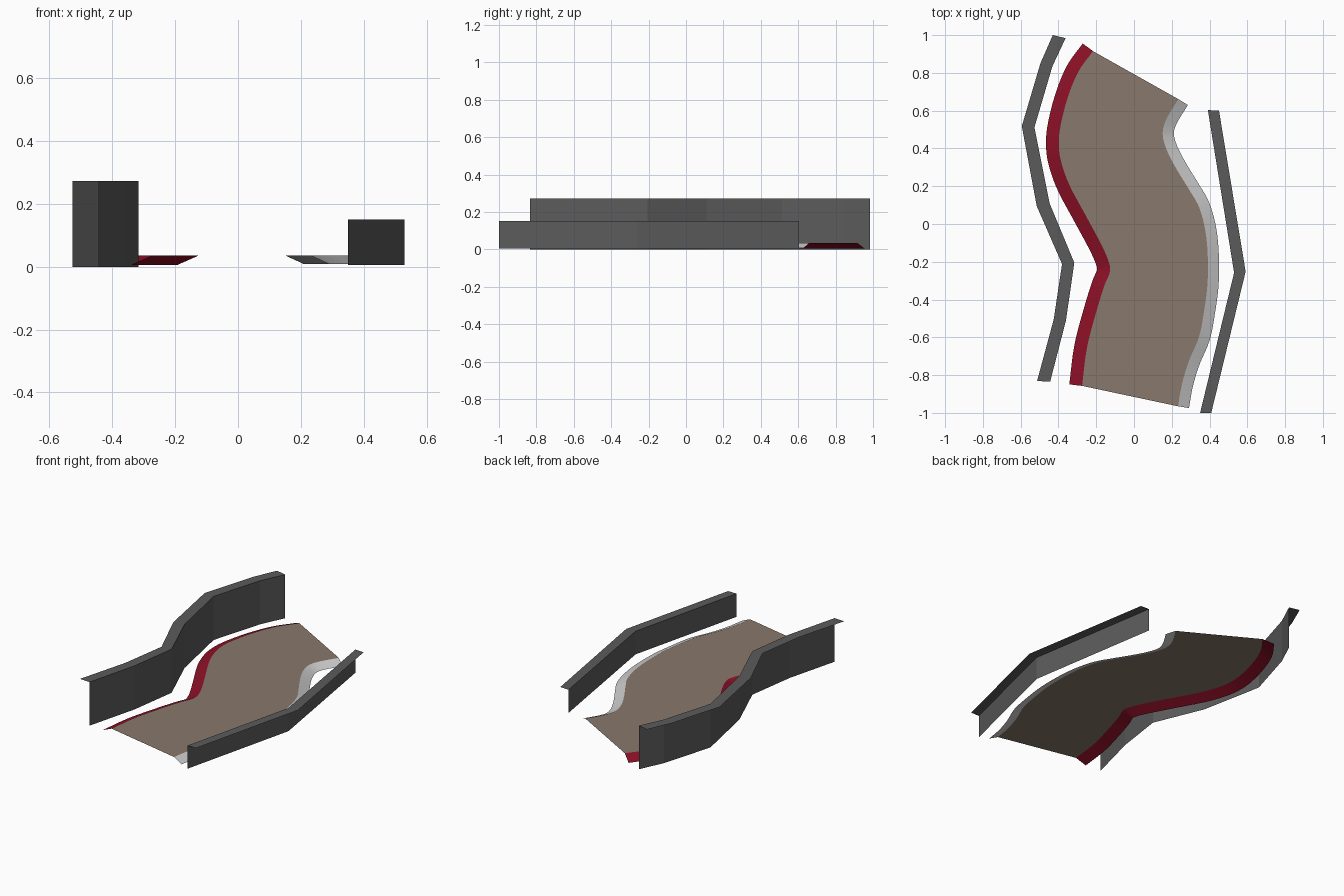
import bpy
from mathutils import Vector

if "Cube" in bpy.data.objects:
    bpy.data.objects.remove(bpy.data.objects["Cube"])


def material(name, rgb):
    m = bpy.data.materials.new(name)
    m.diffuse_color = (*rgb, 1)
    m.use_nodes = True
    m.node_tree.nodes["Principled BSDF"].inputs["Base Color"].default_value = m.diffuse_color
    return m


BROWN = material("brown bed", (0.25, 0.19, 0.15))
RED = material("dark red", (0.26, 0.005, 0.019))
WHITE = material("pale grey", (0.60, 0.60, 0.60))
GREY = material("dark grey", (0.105, 0.105, 0.105))


def spline(ctrl, steps=5):
    """Smooth curve through the control points."""
    p = [Vector(c) for c in ctrl]
    p = [2 * p[0] - p[1]] + p + [2 * p[-1] - p[-2]]
    out = []
    for i in range(1, len(p) - 2):
        a, b, c, d = p[i - 1:i + 3]
        for s in range(steps):
            t = s / steps
            out.append(0.5 * (2 * b + (c - a) * t + (2 * a - 5 * b + 4 * c - d) * t * t
                              + (3 * b - a - 3 * c + d) * t ** 3))
    return out + [p[-2]]


def offset(pts, dist):
    """Shift a curve sideways; positive is to the left."""
    out = []
    for i, q in enumerate(pts):
        t = (pts[min(i + 1, len(pts) - 1)] - pts[max(i - 1, 0)]).normalized()
        out.append(q + Vector((-t.y, t.x)) * dist)
    return out


def loft(name, rows, mat, smooth=False):
    """Open sheet through rows of (path, height), listed left to right."""
    n = len(rows[0][0])
    verts = [(q[0], q[1], z) for path, z in rows for q in path]
    faces = [(r * n + i, (r + 1) * n + i, (r + 1) * n + i + 1, r * n + i + 1)
             for r in range(len(rows) - 1) for i in range(n - 1)]
    me = bpy.data.meshes.new(name)
    me.from_pydata(verts, [], faces)
    me.materials.append(mat)
    me.polygons.foreach_set("use_smooth", [smooth] * len(faces))
    bpy.context.collection.objects.link(bpy.data.objects.new(name, me))


# Edges of the road bed, front to back
left = spline([(-0.275, -0.857), (-0.25, -0.66), (-0.207, -0.49), (-0.16, -0.335),
               (-0.133, -0.27), (-0.127, -0.23), (-0.143, -0.175), (-0.18, -0.095),
               (-0.26, 0.053), (-0.339, 0.20), (-0.381, 0.312), (-0.397, 0.40),
               (-0.392, 0.503), (-0.354, 0.66), (-0.296, 0.804), (-0.217, 0.915)])
right = spline([(0.233, -0.965), (0.254, -0.847), (0.291, -0.725), (0.344, -0.598),
                (0.370, -0.466), (0.389, -0.318), (0.390, -0.16), (0.376, -0.026),
                (0.344, 0.09), (0.296, 0.175), (0.228, 0.286), (0.18, 0.376),
                (0.155, 0.45), (0.155, 0.508), (0.18, 0.571), (0.235, 0.661)])

# Bed and its sloping banks
TOP = 0.035
loft("road_bed", [(left, TOP), (right, TOP)], BROWN)
loft("left_bank", [(offset(left, 0.068), 0.005), (left, TOP)], RED, True)
loft("right_bank", [(right, TOP), (offset(right, -0.059), 0.008)], WHITE, True)

# Left wall with outward top ledge
inner = [(-0.444, -0.835), (-0.36, -0.51), (-0.316, -0.205), (-0.447, 0.11),
         (-0.527, 0.512), (-0.432, 0.835), (-0.362, 0.984)]
outer = [(-0.513, -0.831), (-0.425, -0.505), (-0.381, -0.212), (-0.515, 0.095),
         (-0.594, 0.518), (-0.495, 0.852), (-0.43, 1.0)]
loft("left_wall", [(outer, 0.273), (inner, 0.273), (inner, 0.0)], GREY)

# Right wall with outward top ledge
inner = [(0.35, -1.0), (0.53, -0.258), (0.391, 0.603)]
outer = [(0.409, -1.0), (0.591, -0.252), (0.45, 0.600)]
loft("right_wall", [(inner, 0.006), (inner, 0.151), (outer, 0.151)], GREY)
